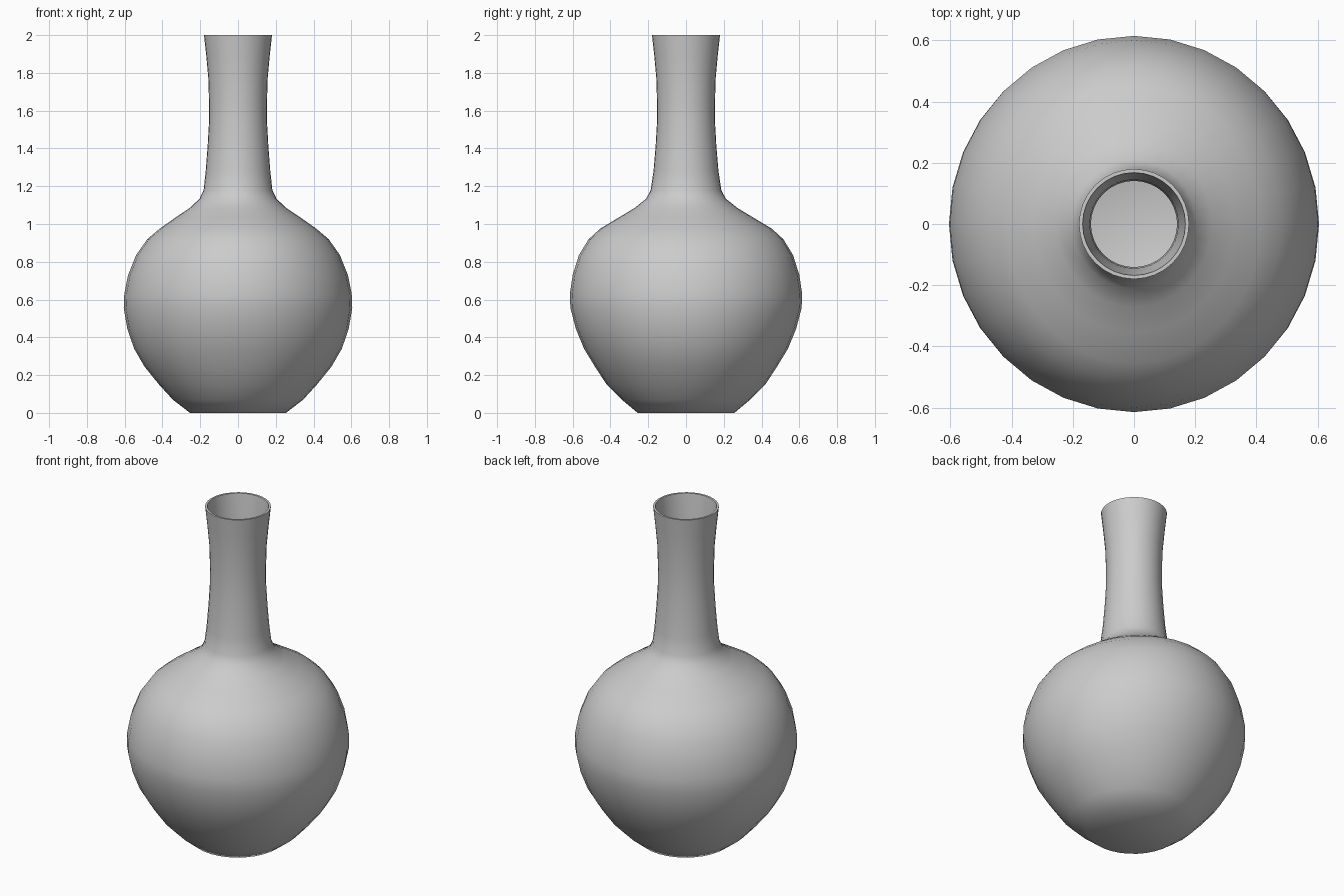
import bpy, bmesh, math

if "Cube" in bpy.data.objects:
    bpy.data.objects.remove(bpy.data.objects["Cube"])

SEGMENTS = 32
# Outer profile: x radius, y radius, height (body is very slightly oval)
PROFILE = [
    (0.254, 0.256, 0.0), (0.345, 0.340, 0.07), (0.418, 0.420, 0.15),
    (0.495, 0.482, 0.245), (0.550, 0.540, 0.34), (0.586, 0.583, 0.445),
    (0.605, 0.612, 0.555), (0.602, 0.615, 0.63), (0.582, 0.600, 0.73),
    (0.540, 0.567, 0.835), (0.480, 0.515, 0.92), (0.415, 0.455, 0.975),
    (0.330, 0.355, 1.035), (0.255, 0.272, 1.085), (0.203, 0.210, 1.135),
    (0.182, 0.187, 1.18), (0.171, 0.172, 1.28), (0.161, 0.161, 1.41),
    (0.154, 0.154, 1.53), (0.153, 0.153, 1.63), (0.157, 0.157, 1.77),
    (0.168, 0.168, 1.89), (0.180, 0.180, 2.0),
]
WALL = 0.012

bm = bmesh.new()


def ring(rx, ry, z):
    return [bm.verts.new((rx * math.cos(a), ry * math.sin(a), z))
            for a in (2 * math.pi * i / SEGMENTS for i in range(SEGMENTS))]


def bridge(lower, upper):
    for i in range(SEGMENTS):
        j = (i + 1) % SEGMENTS
        bm.faces.new((lower[i], lower[j], upper[j], upper[i]))


# Outer wall followed by the hollow inside, joined over the rim
inner = [(rx - WALL, ry - WALL, max(z, WALL)) for rx, ry, z in reversed(PROFILE)]
rings = [ring(*p) for p in PROFILE + inner]
for lower, upper in zip(rings, rings[1:]):
    bridge(lower, upper)

# Flat base and inside floor
bm.faces.new(rings[0])
bm.faces.new(rings[-1])
bmesh.ops.recalc_face_normals(bm, faces=bm.faces)

mesh = bpy.data.meshes.new("vase")
bm.to_mesh(mesh)
bm.free()
vase = bpy.data.objects.new("vase", mesh)
bpy.context.collection.objects.link(vase)

# Smooth body with crisp rim and base edges
bpy.context.view_layer.objects.active = vase
vase.select_set(True)
bpy.ops.object.shade_smooth_by_angle(angle=math.radians(40))
